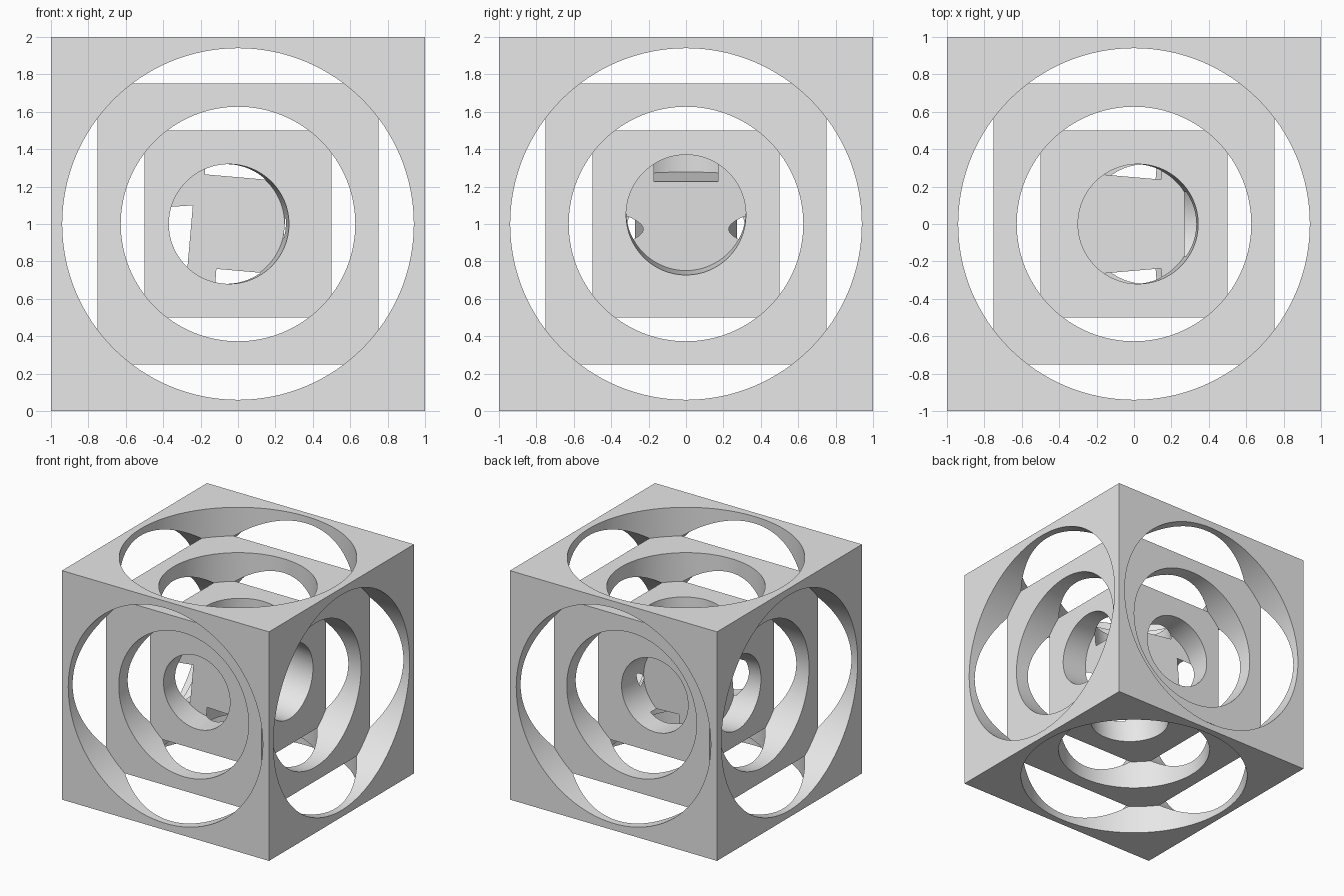
import bpy
import math
from mathutils import Vector

default_cube = bpy.data.objects.get("Cube")
if default_cube:
    bpy.data.objects.remove(default_cube, do_unlink=True)

CENTRE = Vector((0, 0, 1))
X, Y, Z = Vector((1, 0, 0)), Vector((0, 1, 0)), Vector((0, 0, 1))
SEGMENTS = 128

grey = bpy.data.materials.new("light_grey")
grey.use_nodes = True
grey.diffuse_color = (0.8, 0.8, 0.8, 1)
grey.node_tree.nodes["Principled BSDF"].inputs["Base Color"].default_value = (0.8, 0.8, 0.8, 1)

# Solid block that every pocket is bored into
bpy.ops.mesh.primitive_cube_add(size=2, location=CENTRE)
block = bpy.context.object
block.name = "nested_cube"
block.data.name = "nested_cube"
block.data.materials.append(grey)


def bore(radius, floor, length, axis):
    """Cut a round flat-bottomed pocket; floor is the centre of its bottom."""
    middle = CENTRE + floor + axis * (length / 2)
    bpy.ops.mesh.primitive_cylinder_add(
        vertices=SEGMENTS, radius=radius, depth=length, location=middle,
        rotation=axis.to_track_quat('Z', 'Y').to_euler())
    cutter = bpy.context.object
    cutter.name = "bore_cutter"
    cutter.hide_render = True
    cutter.data.materials.append(grey)
    bpy.context.view_layer.objects.active = block
    cut = block.modifiers.new("bore", 'BOOLEAN')
    cut.operation = 'DIFFERENCE'
    cut.solver = 'EXACT'
    cut.object = cutter
    bpy.ops.object.modifier_apply(modifier=cut.name)
    bpy.data.objects.remove(cutter, do_unlink=True)


# Straight pockets that free the outer frame and the middle cube
for radius, depth in ((0.94, 0.75), (0.627, 0.5)):
    for axis in (X, -X, Y, -Y, Z, -Z):
        bore(radius, axis * depth, 0.4, axis)

# Slightly tilted inner pockets: direction, lean direction, sideways shift
TILT = math.radians(5)
inner_pockets = (
    (X, -Z, 0.07), (-X, Z, 0.07),
    (Y, X, 0.07), (-Y, X, 0.07),
    (Z, X, 0.0), (-Z, -X, 0.07),
)
for out, lean, shift in inner_pockets:
    axis = out * math.cos(TILT) + lean * math.sin(TILT)
    floor = out * (0.25 + shift * math.tan(TILT)) - lean * shift
    bore(0.32, floor, 0.36, axis)

# Smooth bore walls with crisp rims
bpy.ops.object.select_all(action='DESELECT')
block.select_set(True)
bpy.context.view_layer.objects.active = block
bpy.ops.object.shade_smooth_by_angle(angle=math.radians(30))
